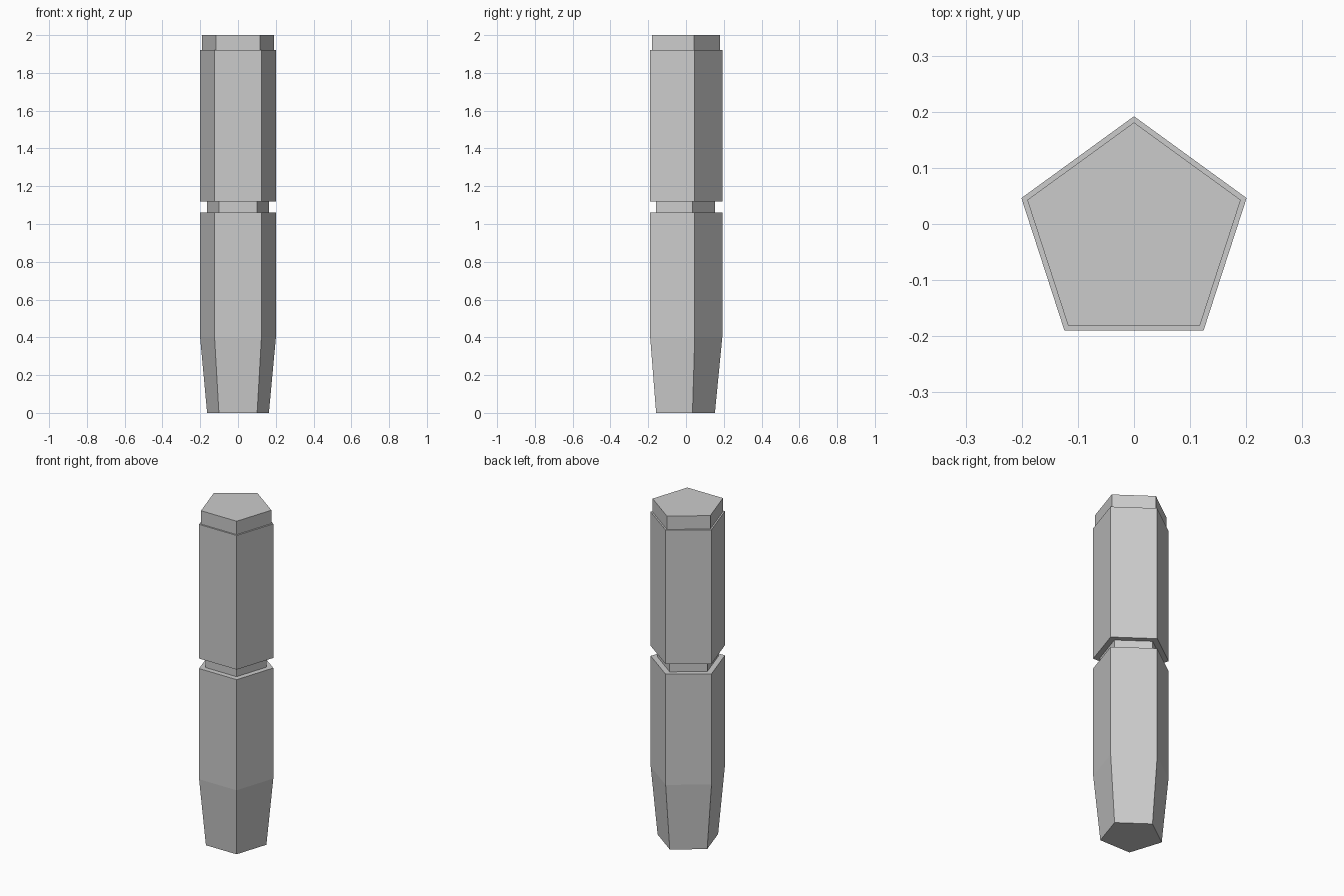
import bpy, bmesh
from math import cos, sin, pi

cube = bpy.data.objects.get("Cube")
if cube:
    bpy.data.objects.remove(cube, do_unlink=True)

SIDES = 5
CENTRE_Y = -0.019  # centres the pentagon's bounding box

grey = bpy.data.materials.new("plain grey")
grey.use_nodes = True
colour = (0.6, 0.6, 0.6, 1)
grey.diffuse_color = colour
grey.node_tree.nodes["Principled BSDF"].inputs["Base Color"].default_value = colour


def prism(name, sections, bottom=True, top=True):
    """Loft pentagons through (z, radius) sections, with a corner at the back."""
    bm = bmesh.new()
    rings = []
    for z, r in sections:
        angles = [pi / 2 + 2 * pi * i / SIDES for i in range(SIDES)]
        rings.append([bm.verts.new((r * cos(a), CENTRE_Y + r * sin(a), z)) for a in angles])
    for low, high in zip(rings, rings[1:]):
        for i in range(SIDES):
            j = (i + 1) % SIDES
            bm.faces.new((low[i], low[j], high[j], high[i]))
    if bottom:
        bm.faces.new(rings[0][::-1])
    if top:
        bm.faces.new(rings[-1])
    mesh = bpy.data.meshes.new(name)
    bm.to_mesh(mesh)
    bm.free()
    mesh.materials.append(grey)
    obj = bpy.data.objects.new(name, mesh)
    bpy.context.collection.objects.link(obj)
    return obj


BODY, NECK, CAP, TIP = 0.211, 0.173, 0.2, 0.172

# Lower body with tapered foot
prism("lower_body", [(0, TIP), (0.4, BODY), (1.06, BODY)])
# Recessed band between the two bodies
prism("neck_band", [(1.06, NECK), (1.12, NECK)], bottom=False, top=False)
# Upper body
prism("upper_body", [(1.12, BODY), (1.92, BODY)])
# Slightly narrower cap
prism("top_cap", [(1.92, CAP), (2.0, CAP)], bottom=False)
